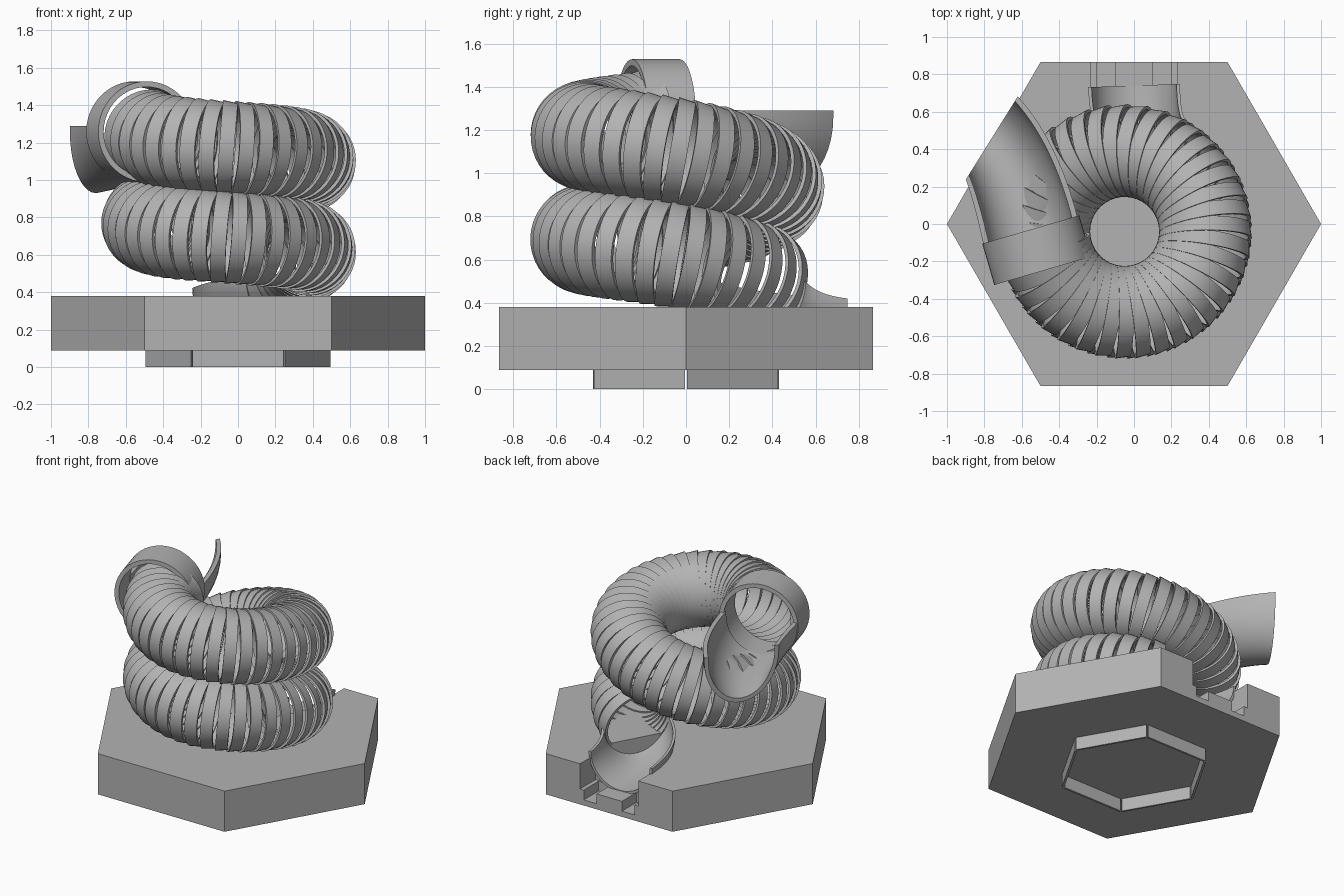
import bpy, bmesh, math
from mathutils import Vector

if "Cube" in bpy.data.objects:
    bpy.data.objects.remove(bpy.data.objects["Cube"])

GREY = (0.45, 0.45, 0.45, 1)
mat = bpy.data.materials.new("plain grey")
mat.use_nodes = True
mat.diffuse_color = GREY
mat.node_tree.nodes["Principled BSDF"].inputs["Base Color"].default_value = GREY


def finish(bm, name, smooth=False, cutter=False):
    bmesh.ops.recalc_face_normals(bm, faces=bm.faces)
    mesh = bpy.data.meshes.new(name)
    bm.to_mesh(mesh)
    bm.free()
    obj = bpy.data.objects.new(name, mesh)
    bpy.context.collection.objects.link(obj)
    mesh.materials.append(mat)
    if cutter:
        obj.hide_render = True
        obj.hide_viewport = True
    if smooth:
        bpy.ops.object.select_all(action='DESELECT')
        obj.select_set(True)
        bpy.context.view_layer.objects.active = obj
        bpy.ops.object.shade_smooth_by_angle(angle=math.radians(35))
    return obj


def loft(bm, loops, closed=False):
    """Bridge equal point loops in order; cap the ends if not closed."""
    rows = [[bm.verts.new(p) for p in loop] for loop in loops]
    n = len(rows[0])
    pairs = list(zip(rows, rows[1:]))
    if closed:
        pairs.append((rows[-1], rows[0]))
    else:
        bm.faces.new(rows[0])
        bm.faces.new(rows[-1])
    for a, b in pairs:
        for i in range(n):
            j = (i + 1) % n
            bm.faces.new((a[i], a[j], b[j], b[i]))


def section(pos, tangent, points):
    """Place 2D points in the plane across a tangent."""
    t = tangent.normalized()
    side = t.cross(Vector((0, 0, 1))).normalized()
    up = side.cross(t)
    return [pos + side * u + up * v for u, v in points]


def circle(r, n=44):
    return [(r * math.cos(math.tau * i / n), r * math.sin(math.tau * i / n)) for i in range(n)]


def ring(bm, pos, tangent, width, r_back, r_front, wall):
    half = tangent.normalized() * width / 2
    spec = [(-1, r_back), (1, r_front), (1, r_front - wall), (-1, r_back - wall)]
    loft(bm, [section(pos + half * s, tangent, circle(r)) for s, r in spec], closed=True)


def bend(p0, p1, p2, a0, a1, steps=14):
    """Curved path giving position, heading and progress."""
    p0, p1, p2 = Vector(p0), Vector(p1), Vector(p2)
    for i in range(steps + 1):
        t = i / steps
        a = math.radians(a0 + (a1 - a0) * t)
        pos = p0 * (1 - t) ** 2 + p1 * 2 * t * (1 - t) + p2 * t * t
        yield pos, Vector((math.cos(a), math.sin(a), 0)), t


def trough(name, path, width, depth0, depth1, wall, rim):
    """Lower half of a pipe, swept along a path."""
    bm = bmesh.new()
    arc = [math.pi * (1 + i / 20) for i in range(21)]
    loops = []
    for pos, tan, t in path:
        d = depth0 + (depth1 - depth0) * t
        outer = [(width * math.cos(a), d * math.sin(a)) for a in arc]
        w, e = width - wall, d - wall
        inner = [(w * math.cos(a), e * math.sin(a)) for a in reversed(arc)]
        prof = [(-width, rim)] + outer + [(width, rim), (w, rim)] + inner + [(-w, rim)]
        loops.append(section(pos, tan, prof))
    loft(bm, loops)
    return finish(bm, name, smooth=True)


def box(name, x0, x1, y0, y1, z0, z1):
    bm = bmesh.new()
    loft(bm, [[(x0, y0, z), (x1, y0, z), (x1, y1, z), (x0, y1, z)] for z in (z0, z1)])
    return finish(bm, name, cutter=True)


# Hexagonal base
def hexagon(r, z):
    return [(r * math.cos(math.pi * i / 3), r * math.sin(math.pi * i / 3), z) for i in range(6)]


bm = bmesh.new()
loft(bm, [hexagon(1, 0.09), hexagon(1, 0.38)])
base = finish(bm, "hex_base")

# Socket hollow in the back of the base
entry = list(bend((0.16, 0.34, 0.5), (0.01, 0.45, 0.44), (0, 0.74, 0.42), 151, 92))
bm = bmesh.new()
loft(bm, [section(p, t, circle(0.23)) for p, t, _ in entry])
cutters = [finish(bm, "socket_hollow_cutter", cutter=True),
           box("socket_slot_cutter", -0.23, 0.23, 0.69, 0.95, 0.2, 0.6)]
for s in (-1, 1):
    x0, x1 = sorted((s * 0.1, s * 0.2))
    cutters.append(box("socket_notch_cutter", x0, x1, 0.7, 0.96, 0.13, 0.5))
for c in cutters:
    mod = base.modifiers.new("cut", 'BOOLEAN')
    mod.operation = 'DIFFERENCE'
    mod.solver = 'EXACT'
    mod.object = c

# Thin locating walls under the base, split at the corners
bm = bmesh.new()
outer, inner = hexagon(0.497, 0), hexagon(0.48, 0)
for i in range(6):
    j = (i + 1) % 6
    quad = []
    for a, b, t in ((outer[i], outer[j], 0.012), (outer[i], outer[j], 0.988),
                    (inner[i], inner[j], 0.988), (inner[i], inner[j], 0.012)):
        quad.append(Vector(a).lerp(Vector(b), t))
    loft(bm, [quad, [p + Vector((0, 0, 0.092)) for p in quad]])
finish(bm, "locating_walls")

# Lower trough leading from the socket into the coil
trough("lower_trough", entry, 0.245, 0.245, 0.235, 0.018, 0.0)


# Coil of overlapping tapered rings, winding clockwise as it rises
def helix(turn):
    a = -math.tau * turn
    return Vector((-0.05 + 0.43 * math.cos(a), -0.04 + 0.43 * math.sin(a),
                   0.575 + 0.48 * turn + 0.045 * math.cos(a)))


START, END, RINGS = -61 / 360, 1 + 164 / 360, 65
bm = bmesh.new()
for k in range(RINGS):
    turn = START + (END - START) * k / (RINGS - 1)
    tangent = helix(turn + 0.01) - helix(turn - 0.01)
    ring(bm, helix(turn), tangent, 0.08, 0.238, 0.25, 0.018)
finish(bm, "coil_rings", smooth=True)

# Collar at the top end of the coil
heading = Vector((-0.28, 0.96, 0))
bm = bmesh.new()
ring(bm, Vector((-0.52, -0.14, 1.258)), heading, 0.23, 0.27, 0.27, 0.03)
finish(bm, "top_collar", smooth=True)

# Open spout, bending outwards from the collar
spout = bend((-0.55, -0.05, 1.26), (-0.63, 0.28, 1.26), (-0.76, 0.46, 1.26), 106, 148)
trough("open_spout", spout, 0.262, 0.27, 0.33, 0.03, 0.03)
